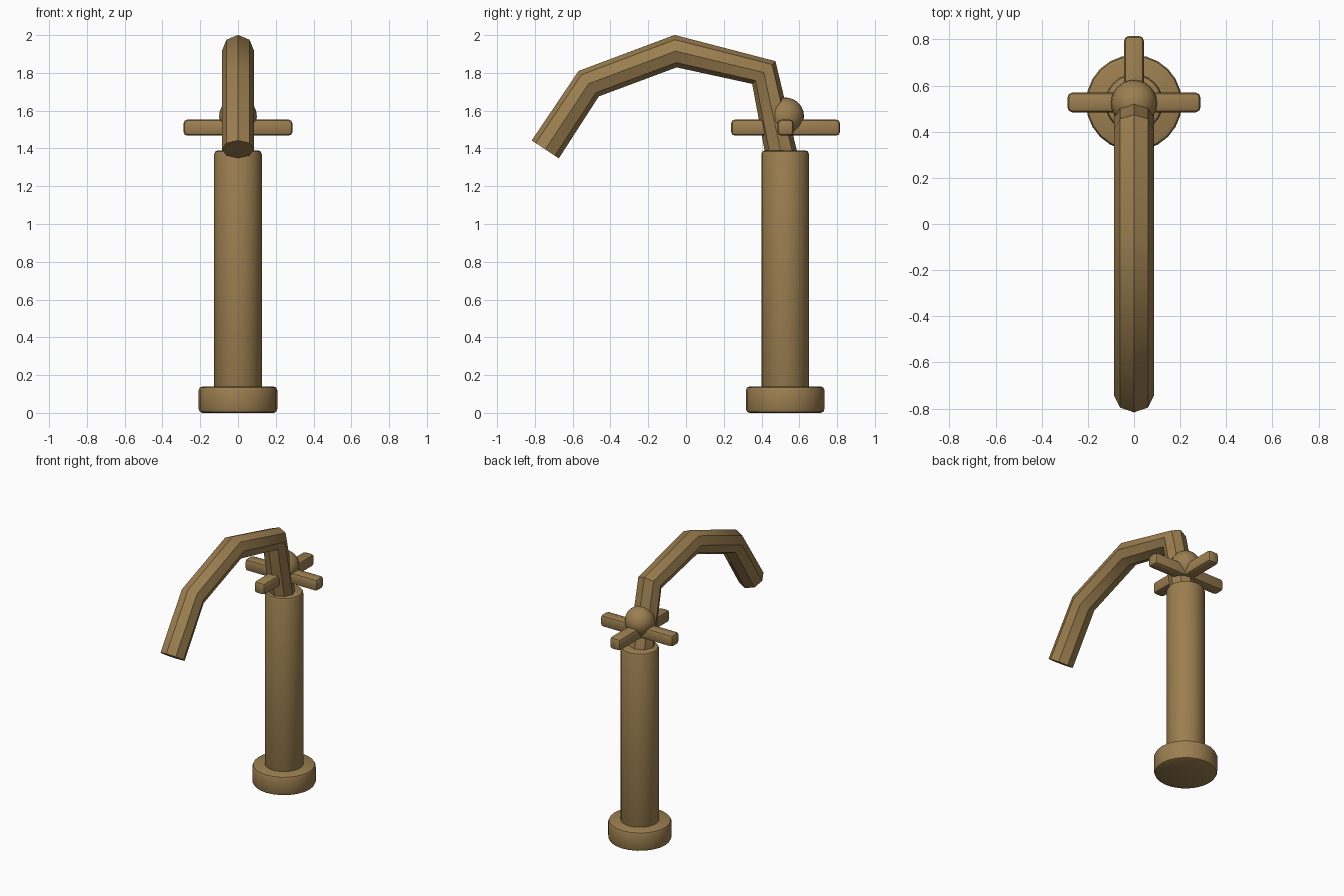
import bpy, math

if "Cube" in bpy.data.objects:
    bpy.data.objects.remove(bpy.data.objects["Cube"])

CY = 0.525  # column axis
brass = bpy.data.materials.new("brass")
brass.diffuse_color = (0.33, 0.21, 0.08, 1)
brass.use_nodes = True
brass.node_tree.nodes["Principled BSDF"].inputs["Base Color"].default_value = brass.diffuse_color


def finish(ob, name, bevel=0.0, segments=2):
    ob.name = name
    ob.data.materials.append(brass)
    bpy.ops.object.select_all(action='DESELECT')
    ob.select_set(True)
    bpy.context.view_layer.objects.active = ob
    bpy.ops.object.transform_apply(location=False, rotation=True, scale=True)
    if bevel:
        m = ob.modifiers.new("bevel", 'BEVEL')
        m.width = bevel
        m.segments = segments
        m.limit_method = 'ANGLE'
        bpy.ops.object.modifier_apply(modifier=m.name)
    bpy.ops.object.shade_smooth_by_angle(angle=math.radians(40))
    return ob


def cylinder(name, radius, z0, z1, bevel):
    bpy.ops.mesh.primitive_cylinder_add(
        vertices=24, radius=radius, depth=z1 - z0, location=(0, CY, (z0 + z1) / 2))
    return finish(bpy.context.object, name, bevel)


# Base flange and column
cylinder("base", 0.208, 0.0, 0.14, 0.02)
cylinder("column", 0.126, 0.12, 1.39, 0.02)

# Spout: eight-sided tube along a bent path
path = [(0.522, 1.29), (0.412, 1.802), (-0.055, 1.915), (-0.515, 1.743), (-0.745, 1.395)]
curve = bpy.data.curves.new("spout", 'CURVE')
curve.dimensions = '3D'
curve.twist_mode = 'Z_UP'
curve.bevel_depth = 0.086
curve.bevel_resolution = 2
curve.use_fill_caps = True
spline = curve.splines.new('POLY')
spline.points.add(len(path) - 1)
for p, (y, z) in zip(spline.points, path):
    p.co = (0, y, z, 1)
spout = bpy.data.objects.new("spout", curve)
bpy.context.collection.objects.link(spout)
spout.select_set(True)
bpy.context.view_layer.objects.active = spout
bpy.ops.object.select_all(action='DESELECT')
spout.select_set(True)
bpy.ops.object.convert(target='MESH')
finish(bpy.context.object, "spout")

# Cross handle: two rounded bars and a ball
for name, size in (("handle_bar_side", (0.576, 0.085, 0.085)),
                   ("handle_bar_front", (0.085, 0.576, 0.085))):
    bpy.ops.mesh.primitive_cube_add(size=1, location=(0, CY + 0.002, 1.51))
    bpy.context.object.scale = size
    finish(bpy.context.object, name, 0.02)

bpy.ops.mesh.primitive_uv_sphere_add(segments=24, ring_count=12, radius=0.1,
                                     location=(0, CY, 1.57))
finish(bpy.context.object, "handle_ball")
